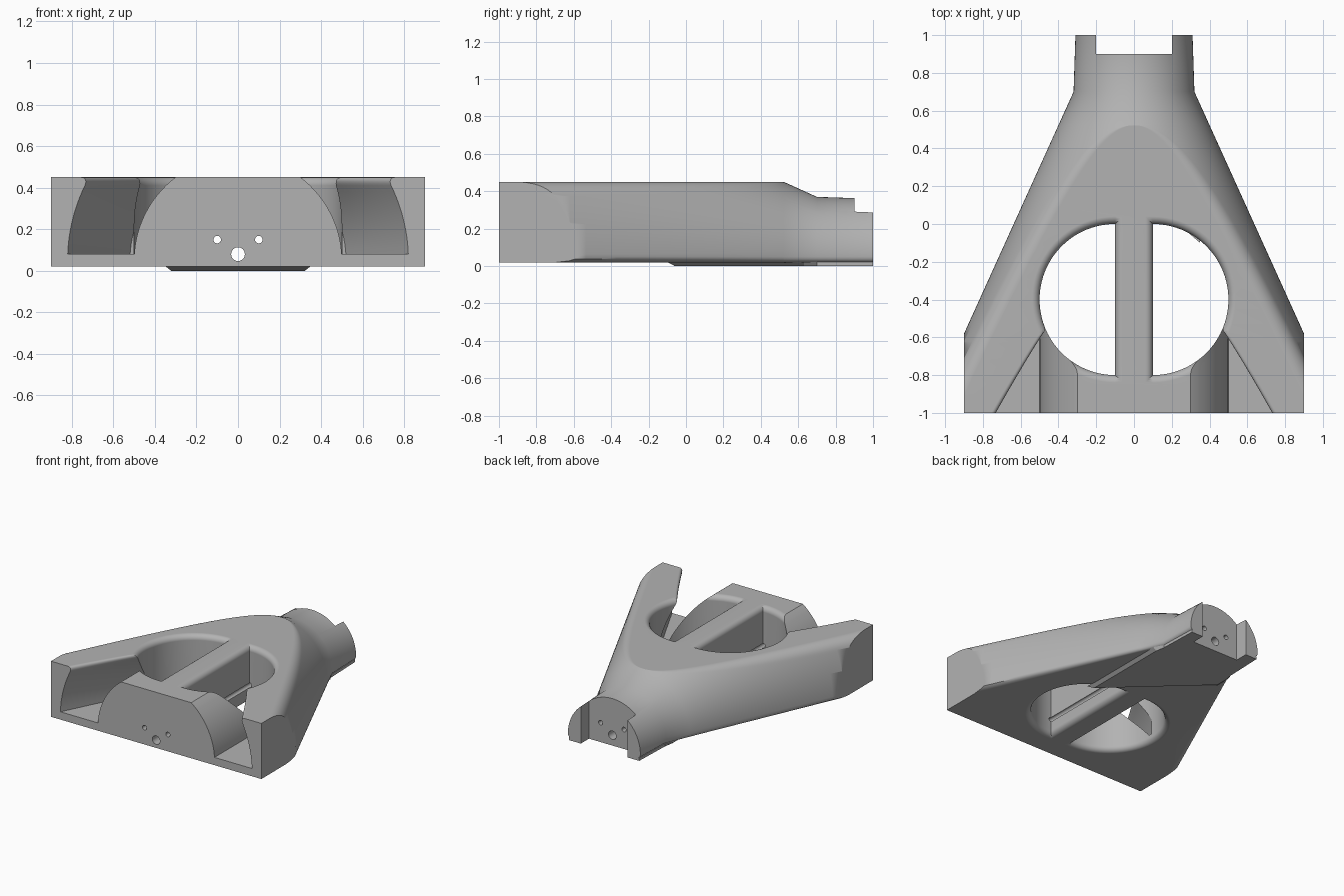
import bpy, bmesh, math
from math import sin, cos, pi, sqrt, radians

cube = bpy.data.objects.get("Cube")
if cube:
    bpy.data.objects.remove(cube, do_unlink=True)

TOP, BOTTOM, AXIS = 0.45, 0.02, 0.05   # heights of deck, underside and cone axis

grey = bpy.data.materials.new("plain_grey")
grey.use_nodes = True
grey.diffuse_color = (0.45, 0.45, 0.45, 1)
grey.node_tree.nodes["Principled BSDF"].inputs["Base Color"].default_value = (0.45, 0.45, 0.45, 1)


def loft(name, rings):
    """Skin a closed solid through rings that share one point count."""
    bm = bmesh.new()
    rows = [[bm.verts.new(p) for p in ring] for ring in rings]
    n = len(rows[0])
    for a, b in zip(rows, rows[1:]):
        for i in range(n):
            j = (i + 1) % n
            bm.faces.new((a[i], a[j], b[j], b[i]))
    bm.faces.new(rows[0])
    bm.faces.new(rows[-1])
    bmesh.ops.remove_doubles(bm, verts=bm.verts, dist=1e-5)
    bmesh.ops.recalc_face_normals(bm, faces=bm.faces)
    mesh = bpy.data.meshes.new(name)
    bm.to_mesh(mesh)
    bm.free()
    mesh.materials.append(grey)
    ob = bpy.data.objects.new(name, mesh)
    bpy.context.collection.objects.link(ob)
    return ob


def box(name, x, y0, y1, z0, z1):
    return loft(name, [[(-x, y0, z), (x, y0, z), (x, y1, z), (-x, y1, z)] for z in (z0, z1)])


def rod(name, x, z, r):
    ring = [2 * pi * i / 24 for i in range(24)]
    return loft(name, [[(x + r * cos(a), y, z + r * sin(a)) for a in ring] for y in (-1.2, 1.2)])


def activate(ob):
    bpy.ops.object.select_all(action='DESELECT')
    ob.select_set(True)
    bpy.context.view_layer.objects.active = ob


def combine(ob, cutter, operation='DIFFERENCE'):
    mod = ob.modifiers.new("cut", 'BOOLEAN')
    mod.operation, mod.solver, mod.object = operation, 'EXACT', cutter
    activate(ob)
    bpy.ops.object.modifier_apply(modifier=mod.name)
    bpy.data.objects.remove(cutter, do_unlink=True)


# Body: conical shell with a flat deck, softened where the two meet
def outer_radius(y):
    return 0.32 + 0.453 * (0.7 - y) if y < 0.7 else 0.32 - (y - 0.7) / 30


def body_section(y):
    r, f, deck = outer_radius(y), 0.1, TOP - AXIS
    inset = 0.02 + 0.04 * max(0, 0.7 - y) / 1.7
    cx = sqrt(max(0, (r - f) ** 2 - (deck - f) ** 2)) if r > deck else 0
    theta = math.atan2(deck - f, cx) if cx > 0 else pi / 2
    half = [(r - inset, BOTTOM), (r - inset * 0.4, BOTTOM + 0.008), (r - inset * 0.1, BOTTOM + 0.018)]
    half += [(r * cos(theta * i / 24), AXIS + r * sin(theta * i / 24)) for i in range(25)]
    for i in range(1, 9):
        a = theta + (pi / 2 - theta) * i / 8
        half.append((cx + f * cos(a), (TOP - f if cx > 0 else AXIS + r - f) + f * sin(a)))
    return [(x, y, z) for x, z in half] + [(-x, y, z) for x, z in reversed(half)]


tip = 0.7 - 0.08 / 0.453     # where the flat deck runs out
stations = [tip - (tip + 1) * (1 - i / 30) ** 2 for i in range(31)] + [0.7, 1.0]
body = loft("body", [body_section(y) for y in stations])
combine(body, box("side_trim", 0.9, -1.5, 1.5, -0.5, 0.8), 'INTERSECT')

# Flare steps that round over the rims of the openings
FILLET = 0.04
quarter = [(FILLET * sin(pi / 2 * i / 6), FILLET * (1 - cos(pi / 2 * i / 6))) for i in range(7)]
upper = [(TOP - FILLET + t, o) for t, o in quarter] + [(TOP + 0.1, FILLET)]
lower = [(BOTTOM - 0.1, FILLET)] + [(BOTTOM + FILLET - t, o) for t, o in reversed(quarter)]


# Two half-round openings either side of the centre bar
def opening_ring(side, z, grow):
    ring = []
    for i in range(41):
        a = -pi / 2 + pi * i / 40
        ring.append((side * (0.1 + (0.4 + grow) * cos(a)), -0.4 + (0.4 + grow) * sin(a), z))
    edge = side * (0.1 - grow)
    return ring + [(edge, -0.4 + 0.4 + grow, z), (edge, -0.4 - 0.4 - grow, z)]


# Front slots between the round hub and the legs
def slot_section(side, y):
    r = 0.82 - 0.5 * (y + 1)
    heights = [(0.08 + (TOP - FILLET - 0.08) * i / 12, 0) for i in range(12)] + upper
    hub, leg = [], []
    for z, grow in heights:
        h = min(z, TOP) - AXIS
        hub.append((side * sqrt(0.25 - h * h), y, z))
        leg.append((side * (sqrt(r * r - h * h) + grow), y, z))
    return hub + leg[::-1]


for side in (1, -1):
    combine(body, loft("slot_cutter", [slot_section(side, -1.06 + 0.66 * i / 10) for i in range(11)]))
for side in (1, -1):
    combine(body, loft("opening_cutter", [opening_ring(side, z, g) for z, g in lower + upper]))

# Rear notch and lengthwise bores
combine(body, box("notch_cutter", 0.2, 0.9, 1.2, -0.2, 0.7))
for x, z, r in ((0, 0.08, 0.033), (0.1, 0.15, 0.018), (-0.1, 0.15, 0.018)):
    combine(body, rod("bore_cutter", x, z, r))

activate(body)
bpy.ops.object.shade_smooth_by_angle(angle=radians(32))
normals = body.modifiers.new("even_normals", 'WEIGHTED_NORMAL')
normals.keep_sharp = True

# Base plate with slanted front edge and chamfered rim
outline = [(-0.35, 0.5), (0.35, -0.1), (0.35, 0.63), (0.31, 0.7), (0.3, 1), (0.2, 1),
           (0.2, 0.9), (-0.2, 0.9), (-0.2, 1), (-0.3, 1), (-0.31, 0.7), (-0.35, 0.63)]
rim = [(x * 0.92, y + (0.04 if y < 0.6 else 0)) if abs(x) > 0.34 else (x, y) for x, y in outline]
loft("base_plate", [[(x, y, 0) for x, y in rim], [(x, y, BOTTOM + 0.002) for x, y in outline]])
